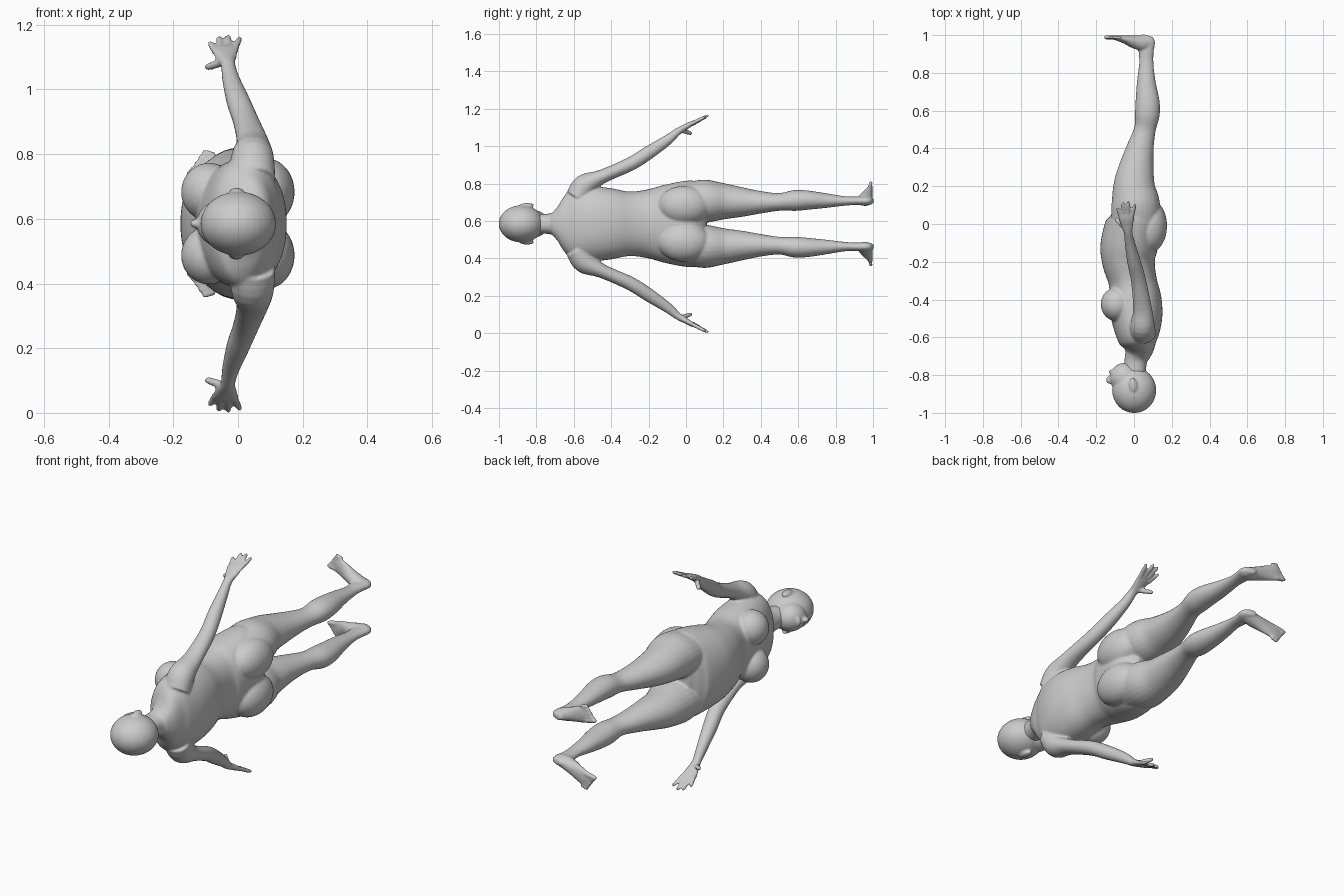
import bpy, bmesh, math
from mathutils import Vector, Matrix

MID = 0.585  # height of the body's centre plane


def smooth_path(rows, steps=4):
    """Catmull-Rom through rows of numbers."""
    rows = [Vector(r) for r in rows]
    pts = [rows[0] * 2 - rows[1]] + rows + [rows[-1] * 2 - rows[-2]]
    out = []
    for i in range(1, len(pts) - 2):
        a, b, c, d = pts[i - 1:i + 3]
        for k in range(steps):
            t = k / steps
            out.append(0.5 * (2 * b + (c - a) * t + (2 * a - 5 * b + 4 * c - d) * t * t
                              + (3 * b - a - 3 * c + d) * t ** 3))
    return out + [rows[-1]]


def tube(bm, rows, s=1, u=(1, 0, 0), n=28, power=2.0):
    """Loft ellipses along rows of (x, y, z, radius_u, radius_v); s mirrors z."""
    rows = smooth_path(rows)
    cen = [Vector((r[0], r[1], r[2])) for r in rows]
    rings = []
    for i, r in enumerate(rows):
        t = (cen[min(i + 1, len(cen) - 1)] - cen[max(i - 1, 0)]).normalized()
        a = Vector(u)
        a = (a - t * a.dot(t)).normalized()
        b = t.cross(a)
        ring = []
        for k in range(n):
            w = 2 * math.pi * k / n
            cu, cv = [math.copysign(abs(f) ** (2 / power), f) for f in (math.cos(w), math.sin(w))]
            p = cen[i] + a * cu * r[3] + b * cv * r[4]
            ring.append(bm.verts.new((p.x, p.y, MID + s * p.z)))
        rings.append(ring)
    for p, q in zip(rings, rings[1:]):
        for k in range(n):
            bm.faces.new((p[k], p[(k + 1) % n], q[(k + 1) % n], q[k]))
    bm.faces.new(rings[0])
    bm.faces.new(rings[-1])


def digit(bm, base, tip, r, s):
    """Rounded finger or toe."""
    a, b = Vector(base), Vector(tip)
    rows = [(*a.lerp(b, f), r * m, r * m) for f, m in
            ((0, 1), (0.4, 1), (0.75, 0.95), (0.93, 0.75), (1, 0.35))]
    tube(bm, rows, s, u=(0.3, 1, 0.2), n=12)


def blob(bm, c, r, s=1, tilt=0):
    m = (Matrix.Translation((c[0], c[1], MID + s * c[2])) @ Matrix.Rotation(tilt, 4, 'Z')
         @ Matrix.Diagonal((*r, 1)))
    bmesh.ops.create_uvsphere(bm, u_segments=32, v_segments=20, radius=1, matrix=m)


def finish(bm, name, voxel, smooth):
    bmesh.ops.recalc_face_normals(bm, faces=bm.faces)
    me = bpy.data.meshes.new(name)
    bm.to_mesh(me)
    bm.free()
    ob = bpy.data.objects.new(name, me)
    bpy.context.collection.objects.link(ob)
    rm = ob.modifiers.new("fuse", 'REMESH')
    rm.mode = 'VOXEL'
    rm.voxel_size = voxel
    rm.use_smooth_shade = True
    sm = ob.modifiers.new("soften", 'SMOOTH')
    sm.factor = 0.5
    sm.iterations = smooth


body = bmesh.new()

# neck and torso: y, front x, back x, half width
torso = [(-.80, -.055, .06, .052), (-.72, -.05, .07, .057), (-.685, -.05, .09, .09),
         (-.65, -.06, .11, .15), (-.60, -.09, .13, .195), (-.50, -.12, .15, .2),
         (-.40, -.13, .145, .19), (-.30, -.135, .12, .172), (-.20, -.168, .112, .185),
         (-.12, -.178, .125, .207), (0, -.15, .14, .23), (.06, -.12, .11, .222),
         (.10, -.08, .06, .16)]
tube(body, [(( f + b) / 2, y, 0, (b - f) / 2, w) for y, f, b, w in torso], n=48, power=2.2)

# leg: y, front x, back x, inner z, outer z
leg = [(0, -.12, .13, .02, .222), (.1, -.12, .138, .006, .236), (.2, -.11, .112, .023, .217),
       (.3, -.08, .105, .037, .195), (.4, -.04, .105, .055, .175), (.5, 0, .115, .07, .164),
       (.58, .005, .136, .069, .18), (.65, .008, .135, .075, .178), (.75, .015, .115, .085, .163),
       (.85, .027, .103, .097, .147), (.91, .024, .104, .1, .146), (.96, .02, .112, .098, .147),
       (.985, .03, .108, .102, .143), (.998, .045, .1, .108, .137)]

# arm and palm: x, y, z, radius along x, radius across
arm = [(.045, -.585, .14, .07, .06), (.045, -.54, .205, .066, .062), (.045, -.45, .252, .05, .038),
       (.024, -.30, .318, .04, .037), (0, -.20, .38, .036, .036), (-.022, -.10, .447, .027, .028),
       (-.031, -.045, .492, .023, .02), (-.036, -.005, .516, .033, .016),
       (-.04, .03, .536, .042, .013), (-.041, .05, .546, .036, .009)]

# foot: x, y, z, half height, half width
foot = [(.09, .968, .12, .025, .022), (.05, .958, .127, .04, .032), (0, .964, .142, .034, .036),
        (-.05, .977, .158, .021, .041), (-.09, .985, .17, .014, .043), (-.112, .988, .175, .009, .037)]

fingers = [((-.07, .03, .53), (-.088, .088, .562)), ((-.052, .04, .54), (-.06, .116, .577)),
           ((-.03, .04, .541), (-.03, .121, .581)), ((-.01, .035, .538), (.006, .107, .575))]

for s in (1, -1):
    tube(body, [((f + b) / 2, y, (i + o) / 2, (b - f) / 2, (o - i) / 2) for y, f, b, i, o in leg], s)
    tube(body, arm, s)
    tube(body, foot, s, u=(0, 1, 0))
    # chest and seat
    blob(body, (-.09, -.425, .098), (.086, .09, .09), s)
    blob(body, (.085, -.01, .098), (.09, .14, .105), s)
    # fingers and thumb
    for base, tip in fingers:
        digit(body, base, tip, .0105, s)
    digit(body, (-.045, -.025, .5), (-.1, .032, .482), .0125, s)
    # toes
    for k in range(5):
        z = .143 + k * .017
        digit(body, (-.095 + k * .006, .987, z), (-.16 + k * .0125, .988, z + .012),
              .0125 if k == 0 else .0095, s)
finish(body, "body", .006, 5)

# head with face and ears
head = bmesh.new()
blob(head, (.001, -.88, 0), (.117, .121, .099))
blob(head, (-.05, -.815, 0), (.078, .08, .073))
blob(head, (-.127, -.825, 0), (.022, .022, .014))
blob(head, (-.121, -.782, 0), (.012, .01, .024))
for s in (1, -1):
    blob(head, (-.005, -.85, .1), (.021, .038, .011), s, 0.15)
finish(head, "head", .006, 4)
